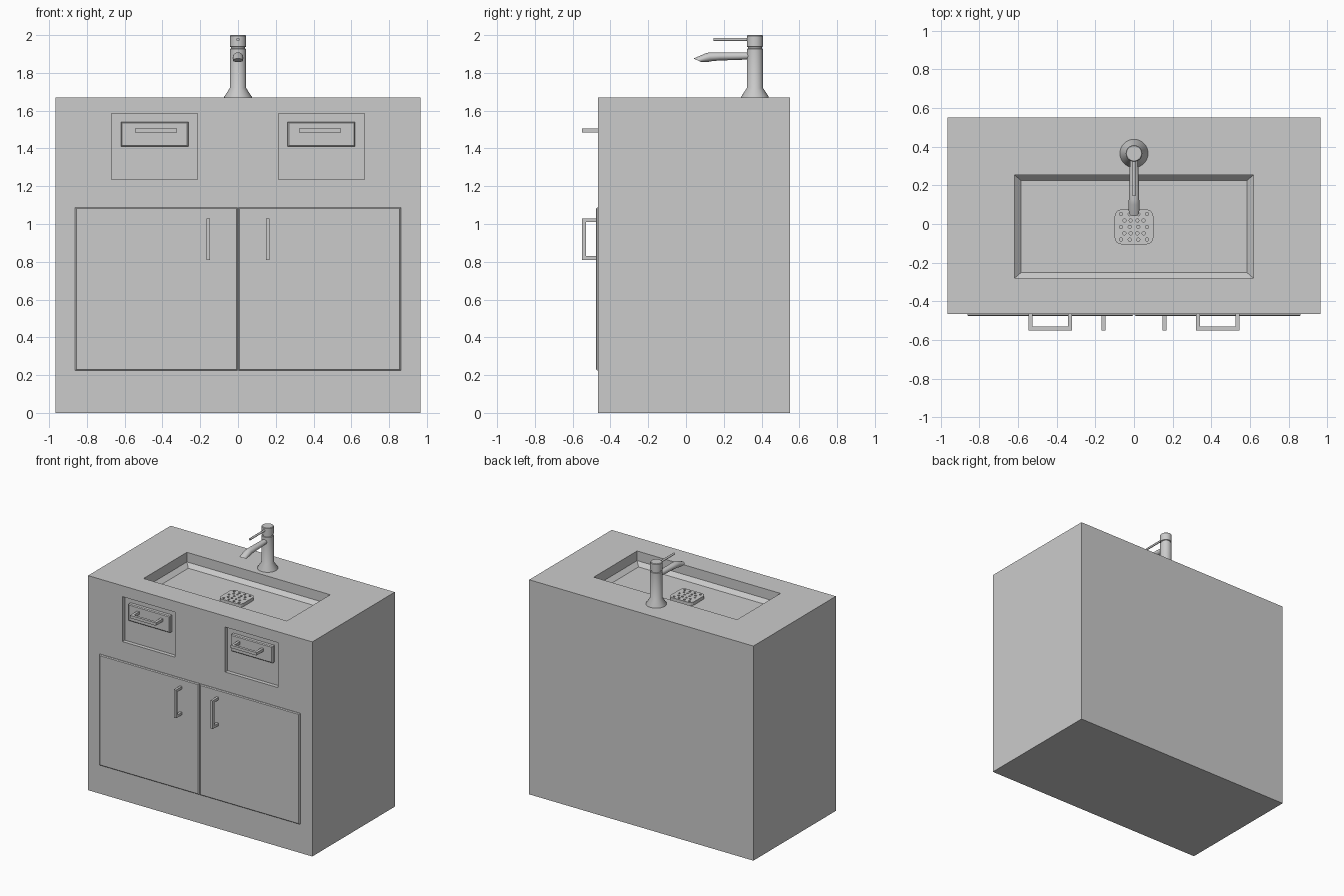
import bpy, bmesh
from math import sin, cos, pi, radians

if "Cube" in bpy.data.objects:
    bpy.data.objects.remove(bpy.data.objects["Cube"])


def loft(name, shapes, smooth=False):
    """One object from a list of shapes; each shape is a list of rings, capped at both ends."""
    bm = bmesh.new()
    for rings in shapes:
        vs = [[bm.verts.new(p) for p in r] for r in rings]
        n = len(vs[0])
        for a, b in zip(vs, vs[1:]):
            for i in range(n):
                j = (i + 1) % n
                bm.faces.new((a[i], a[j], b[j], b[i]))
        bm.faces.new(vs[0][::-1])
        bm.faces.new(vs[-1])
    bmesh.ops.recalc_face_normals(bm, faces=bm.faces)
    me = bpy.data.meshes.new(name)
    bm.to_mesh(me)
    bm.free()
    ob = bpy.data.objects.new(name, me)
    bpy.context.collection.objects.link(ob)
    bpy.context.view_layer.objects.active = ob
    if smooth:
        bpy.ops.object.select_all(action='DESELECT')
        ob.select_set(True)
        bpy.ops.object.shade_smooth_by_angle(angle=radians(35))
    return ob


def rect_z(x0, x1, y0, y1, z):
    return [(x0, y0, z), (x1, y0, z), (x1, y1, z), (x0, y1, z)]


def rect_y(x0, x1, z0, z1, y):
    return [(x0, y, z0), (x1, y, z0), (x1, y, z1), (x0, y, z1)]


def circle(r, z, cx=0, cy=0, n=32):
    return [(cx + r * cos(2 * pi * i / n), cy + r * sin(2 * pi * i / n), z) for i in range(n)]


def cut(ob, shapes):
    cutter = loft("cutter", shapes)
    cutter.hide_render = True
    m = ob.modifiers.new("cut", 'BOOLEAN')
    m.operation, m.solver, m.object = 'DIFFERENCE', 'EXACT', cutter
    bpy.context.view_layer.objects.active = ob
    bpy.ops.object.modifier_apply(modifier=m.name)
    bpy.data.objects.remove(cutter)


def panel(name, x0, x1, z0, z1, yb, yf, b=0.006):
    """Front panel with a narrow chamfer around its face."""
    return loft(name, [[rect_y(x0, x1, z0, z1, yb), rect_y(x0, x1, z0, z1, yf + b),
                        rect_y(x0 + b, x1 - b, z0 + b, z1 - b, yf)]])


def u_profile(a0, a1, yb, yf, t):
    return [(a0, yb), (a0, yf), (a1, yf), (a1, yb),
            (a1 - t, yb), (a1 - t, yf + t), (a0 + t, yf + t), (a0 + t, yb)]


TOP, FRONT, BACK = 1.67, -0.465, 0.55

# cabinet body with sunken basin and two drawer recesses
cabinet = loft("cabinet", [[rect_z(-0.965, 0.965, FRONT, BACK, 0),
                            rect_z(-0.965, 0.965, FRONT, BACK, TOP)]])
basin = [rect_z(-0.617, 0.617, -0.28, 0.253, TOP + 0.1),
         rect_z(-0.617, 0.617, -0.28, 0.253, TOP - 0.075),
         rect_z(-0.585, 0.585, -0.252, 0.225, TOP - 0.105)]
recesses = [[rect_y(a, b, 1.235, 1.585, FRONT - 0.1), rect_y(a, b, 1.235, 1.585, FRONT + 0.03)]
            for a, b in ((-0.67, -0.215), (0.215, 0.67))]
cut(cabinet, [basin] + recesses)

for s, side in ((-1, "left"), (1, "right")):
    # drawer plate and horizontal pull
    x0, x1 = sorted((s * 0.62, s * 0.263))
    panel("drawer_plate_" + side, x0, x1, 1.41, 1.54, FRONT + 0.03, FRONT + 0.001)
    x0, x1 = sorted((s * 0.545, s * 0.322))
    prof = u_profile(x0, x1, FRONT + 0.01, -0.55, 0.02)
    loft("drawer_handle_" + side, [[[(a, y, z) for a, y in prof] for z in (1.484, 1.506)]])
    # door and vertical pull
    x0, x1 = sorted((s * 0.862, s * 0.003))
    panel("door_" + side, x0, x1, 0.225, 1.087, FRONT + 0.005, -0.477)
    prof = u_profile(0.81, 1.03, -0.47, -0.55, 0.02)
    loft("door_handle_" + side, [[[(x, y, a) for a, y in prof] for x in (s * 0.148, s * 0.167)]])

# drain plate with rounded corners and rows of holes
outline = []
for k, (cx, cy) in enumerate(((0.065, 0.04), (-0.065, 0.04), (-0.065, -0.07), (0.065, -0.07))):
    for i in range(5):
        a = k * pi / 2 + i * pi / 8
        outline.append((cx + 0.035 * cos(a), cy + 0.035 * sin(a)))
drain = loft("drain_plate", [[[(x, y, z) for x, y in outline] for z in (1.56, 1.59)]])
holes = []
for row in range(5):
    xs = (-0.067, -0.022, 0.022, 0.067) if row % 2 == 0 else (-0.05, -0.017, 0.017, 0.05)
    for x in xs:
        y = 0.051 - row * 0.033
        holes.append([circle(0.0085, 1.575, x, y, 12), circle(0.0085, 1.65, x, y, 12)])
cut(drain, holes)

# tap column: flared foot, body, neck groove and cap
FY = 0.365
loft("tap_column", [[circle(r, z, 0, FY) for r, z in (
    (0.073, TOP - 0.002), (0.073, TOP + 0.004), (0.043, 1.72), (0.043, 1.927), (0.037, 1.929),
    (0.037, 1.937), (0.043, 1.939), (0.043, 1.996), (0.039, 2.0))]], smooth=True)

# spout: each ring is set by its upper and lower (y, z) point and half width
spout = []
for ty, tz, by, bz, w in ((0.34, 1.908, 0.34, 1.872, 0.020), (0.27, 1.909, 0.27, 1.868, 0.023),
                          (0.18, 1.909, 0.18, 1.866, 0.026), (0.125, 1.909, 0.13, 1.861, 0.027),
                          (0.10, 1.902, 0.115, 1.857, 0.028), (0.04, 1.876, 0.082, 1.857, 0.027)):
    spout.append([(w * sin(t), (ty + by) / 2 + (ty - by) / 2 * cos(t),
                   (tz + bz) / 2 + (tz - bz) / 2 * cos(t)) for t in (2 * pi * i / 20 for i in range(20))])
loft("tap_spout", [spout], smooth=True)

# lever rod
loft("tap_lever", [[[(0.008 * cos(t), y, 1.977 + 0.008 * sin(t))
                     for t in (2 * pi * i / 12 for i in range(12))] for y in (0.34, 0.145)]], smooth=True)
